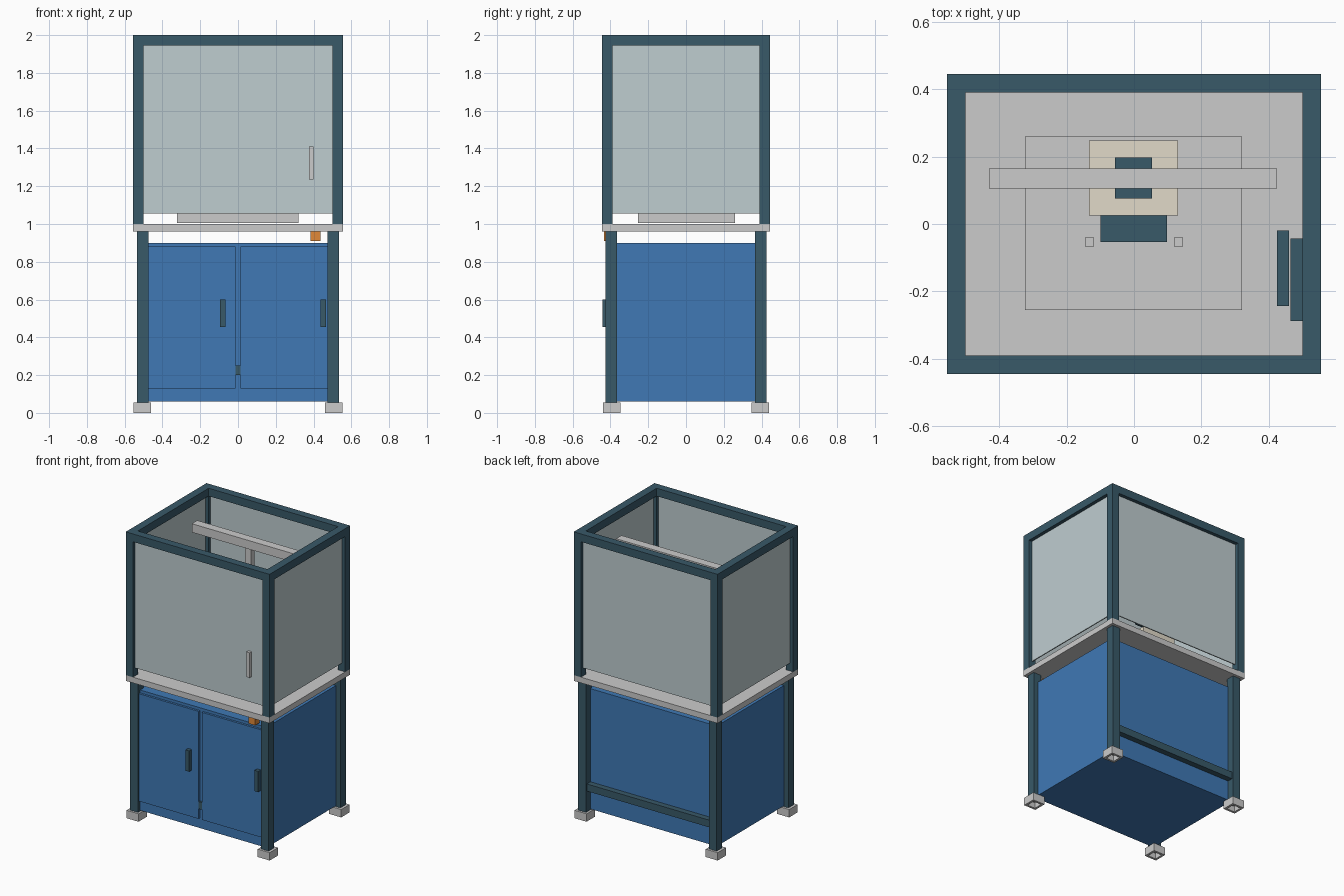
import bpy, bmesh

if "Cube" in bpy.data.objects:
    bpy.data.objects.remove(bpy.data.objects["Cube"])


def material(name, rgb):
    m = bpy.data.materials.new(name)
    m.diffuse_color = (*rgb, 1.0)
    m.use_nodes = True
    m.node_tree.nodes["Principled BSDF"].inputs["Base Color"].default_value = m.diffuse_color
    return m


FRAME = material("dark_frame", (0.04, 0.10, 0.14))
BLUE = material("blue_panel", (0.05, 0.19, 0.46))
GLASS = material("pale_panel", (0.52, 0.61, 0.63))
ORANGE = material("orange_switch", (0.75, 0.25, 0.04))
CREAM = material("cream_block", (0.75, 0.70, 0.58))


def box(name, x, y, z, mat=None, hollow_bottom=False):
    """Box spanning the given (min, max) ranges."""
    bm = bmesh.new()
    bmesh.ops.create_cube(bm, size=1)
    for v in bm.verts:
        v.co = [r[0] + (c + 0.5) * (r[1] - r[0]) for c, r in zip(v.co, (x, y, z))]
    if hollow_bottom:
        bm.normal_update()
        face = min(bm.faces, key=lambda f: f.calc_center_median().z)
        bmesh.ops.inset_region(bm, faces=[face], thickness=0.022)
        res = bmesh.ops.extrude_face_region(bm, geom=[face])
        top = [g for g in res["geom"] if isinstance(g, bmesh.types.BMVert)]
        bmesh.ops.translate(bm, verts=top, vec=(0, 0, 0.04))
        if face.is_valid:
            bmesh.ops.delete(bm, geom=[face], context='FACES_ONLY')
        bmesh.ops.recalc_face_normals(bm, faces=bm.faces)
    me = bpy.data.meshes.new(name)
    bm.to_mesh(me)
    bm.free()
    if mat:
        me.materials.append(mat)
    ob = bpy.data.objects.new(name, me)
    bpy.context.collection.objects.link(ob)
    return ob


def span(s, a, b):
    """Range a..b mirrored to side s."""
    return (a, b) if s > 0 else (-b, -a)


# Feet, lower legs and upper posts at the four corners
for sx, nx in ((-1, "left"), (1, "right")):
    for sy, ny in ((-1, "front"), (1, "back")):
        tag = f"{ny}_{nx}"
        box(f"foot_{tag}", span(sx, 0.46, 0.553), span(sy, 0.348, 0.44), (0, 0.055), None, True)
        box(f"leg_{tag}", span(sx, 0.475, 0.535), span(sy, 0.365, 0.425), (0.05, 0.96), FRAME)
        box(f"post_{tag}", span(sx, 0.50, 0.555), span(sy, 0.39, 0.445), (1.0, 1.945), FRAME)

# Cabinet body with doors, handles and lower rails
box("cabinet_body", (-0.50, 0.50), (-0.40, 0.375), (0.06, 0.90), BLUE)
box("left_door", (-0.475, -0.014), (-0.415, -0.40), (0.13, 0.88), BLUE)
box("right_door", (0.012, 0.475), (-0.415, -0.40), (0.13, 0.88), BLUE)
box("left_door_handle", (-0.095, -0.067), (-0.443, -0.415), (0.455, 0.60), FRAME)
box("right_door_handle", (0.438, 0.466), (-0.443, -0.415), (0.455, 0.60), FRAME)
box("front_rail", (-0.475, 0.475), (-0.4145, -0.38), (0.20, 0.25), FRAME)
box("back_rail", (-0.475, 0.475), (0.375, 0.415), (0.20, 0.25), FRAME)

# Table top and switch
box("table_top", (-0.555, 0.555), (-0.445, 0.445), (0.96, 1.0))
box("switch", (0.385, 0.437), (-0.435, -0.385), (0.91, 0.96), ORANGE)

# Top frame and enclosure panels
for s, nx, ny in ((-1, "left", "front"), (1, "right", "back")):
    box(f"top_rail_{ny}", (-0.555, 0.555), span(s, 0.39, 0.445), (1.945, 2.0), FRAME)
    box(f"top_rail_{nx}", span(s, 0.50, 0.555), (-0.39, 0.39), (1.945, 2.0), FRAME)
    box(f"panel_{ny}", (-0.50, 0.50), span(s, 0.413, 0.42), (1.055, 1.945), GLASS)
    box(f"panel_{nx}", span(s, 0.523, 0.53), (-0.39, 0.39), (1.055, 1.945), GLASS)
box("enclosure_handle", (0.375, 0.40), (-0.443, -0.42), (1.235, 1.41))

# Work bed, workpiece and fixture
box("work_bed", (-0.323, 0.321), (-0.255, 0.26), (1.005, 1.055))
box("workpiece", (-0.134, 0.13), (0.025, 0.248), (1.055, 1.18), CREAM)
box("clamp_base", (-0.10, 0.098), (-0.053, 0.025), (1.055, 1.13), FRAME)
for s, nx in ((-1, "left"), (1, "right")):
    box(f"locating_pin_{nx}", span(s, 0.119, 0.146), (-0.067, -0.04), (1.055, 1.15))

# Overhead beam, hanging column and tool head
box("gantry_beam", (-0.43, 0.425), (0.105, 0.165), (1.82, 1.88))
box("tool_column", (-0.025, 0.02), (0.115, 0.155), (1.45, 1.82))
box("tool_head", (-0.057, 0.053), (0.075, 0.197), (1.30, 1.45), FRAME)

# Control units by the right panel
box("outer_control_unit", (0.465, 0.50), (-0.288, -0.043), (1.25, 1.45), FRAME)
box("inner_control_unit", (0.425, 0.461), (-0.243, -0.02), (1.25, 1.40), FRAME)
